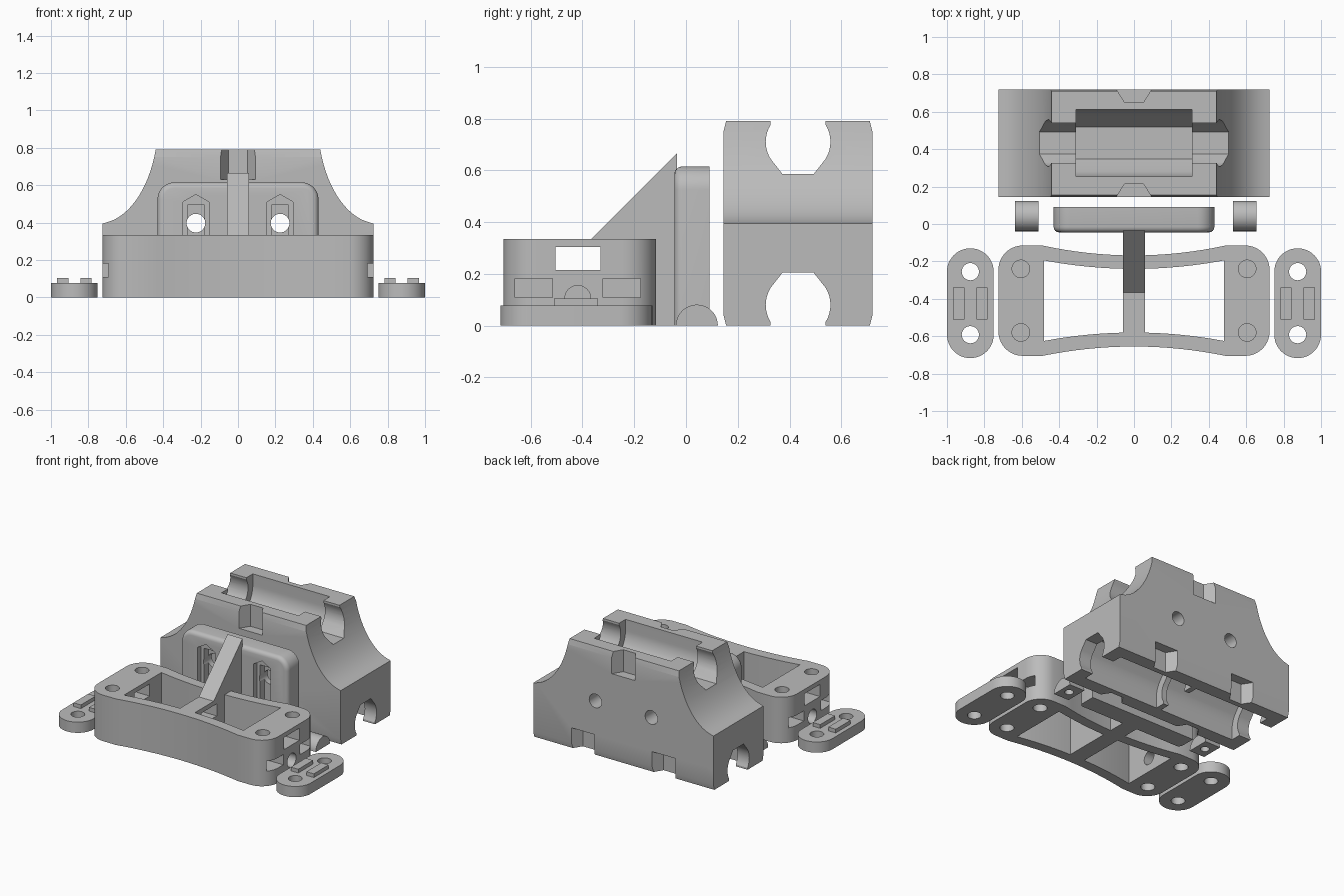
import bpy, bmesh, math
from math import pi, cos, sin

cube = bpy.data.objects.get("Cube")
if cube:
    bpy.data.objects.remove(cube, do_unlink=True)

GREY = (0.5, 0.5, 0.5, 1)
mat = bpy.data.materials.new("plain_grey")
mat.use_nodes = True
mat.diffuse_color = GREY
mat.node_tree.nodes["Principled BSDF"].inputs["Base Color"].default_value = GREY


def prism(name, pts, axis, a, b):
    """Extrude a 2D outline along an axis from a to b."""
    place = {"x": lambda p, t: (t, p[0], p[1]),
             "y": lambda p, t: (p[0], t, p[1]),
             "z": lambda p, t: (p[0], p[1], t)}[axis]
    bm = bmesh.new()
    lo = [bm.verts.new(place(p, a)) for p in pts]
    hi = [bm.verts.new(place(p, b)) for p in pts]
    bm.faces.new(lo)
    bm.faces.new(hi)
    n = len(pts)
    for i in range(n):
        j = (i + 1) % n
        bm.faces.new((lo[i], lo[j], hi[j], hi[i]))
    bmesh.ops.recalc_face_normals(bm, faces=bm.faces)
    me = bpy.data.meshes.new(name)
    bm.to_mesh(me)
    bm.free()
    me.materials.append(mat)
    ob = bpy.data.objects.new(name, me)
    bpy.context.scene.collection.objects.link(ob)
    return ob


def arc(cx, cy, r, a0, a1, n=10):
    return [(cx + r * cos(math.radians(a0 + (a1 - a0) * i / n)),
             cy + r * sin(math.radians(a0 + (a1 - a0) * i / n))) for i in range(n + 1)]


def circle(cx, cy, r):
    return arc(cx, cy, r, 0, 360, 32)[:-1]


def rect(x0, x1, y0, y1):
    return [(x0, y0), (x1, y0), (x1, y1), (x0, y1)]


def cutter(pts, axis, a, b):
    ob = prism("cutter", pts, axis, a, b)
    ob.hide_render = True
    return ob


def carve(ob, cutters, op="DIFFERENCE"):
    """Apply booleans one by one and drop the cutters."""
    for c in cutters:
        m = ob.modifiers.new("carve", "BOOLEAN")
        m.operation, m.solver, m.object = op, "EXACT", c
    dg = bpy.context.evaluated_depsgraph_get()
    dg.update()
    me = bpy.data.meshes.new_from_object(ob.evaluated_get(dg))
    ob.modifiers.clear()
    ob.data = me
    for c in cutters:
        bpy.data.objects.remove(c, do_unlink=True)


def finish(ob):
    ob.data.shade_smooth()
    ob.data.set_sharp_from_angle(angle=math.radians(28))


# Bearing block: flared body with slightly chamfered long edges
side = [(0.75 - 0.324 * cos(t), 0.95 - 0.555 * sin(t))
        for t in [0.293 + (1.49 - 0.293) * i / 16 for i in range(17)]]
side[-1] = (0.725, 0.395)
right = [(0.725, 0)] + side[::-1]
block = prism("bearing_block", right + [(-x, z) for x, z in right[::-1]], "y", 0.145, 0.72)
ends = [(0.155, 0), (0.71, 0), (0.72, 0.04), (0.72, 0.75),
        (0.71, 0.79), (0.155, 0.79), (0.145, 0.75), (0.145, 0.04)]
carve(block, [cutter(ends, "x", -1, 1)], "INTERSECT")


def channel(r, up, straight):
    """Rod or bearing groove: flat floor, round flanks, open to the top or bottom."""
    zc = 0.71 if up else 0.08
    s = 1 if up else -1
    lip = r if straight else r * 0.85
    half = [(r * 0.48, -r)] + arc(0, 0, r, -32, 0 if straight else 32, 8)
    half += [(lip, 0.2)]
    pts = half + [(-y, z) for y, z in half[::-1]]
    return [(0.433 + y, zc + s * z) for y, z in pts]


cuts = [cutter(channel(0.125, True, False), "x", -0.9, 0.9),
        cutter(channel(0.125, False, False), "x", -0.9, 0.9),
        cutter(channel(0.18, True, True), "x", -0.31, 0.31)]
for s in (-1, 1):
    cuts.append(cutter(channel(0.18, False, True), "x", s * 0.02, s * 0.63))
    cuts.append(cutter(circle(s * 0.225, 0.397, 0.05), "y", 0, 0.9))
# Strap notches on both long faces
for cx, z0, z1 in ((0, 0.63, 0.9), (-0.325, -0.1, 0.15), (0.325, -0.1, 0.15)):
    for face, d in ((0.145, 1), (0.72, -1)):
        notch = [(cx - 0.1, face - d * 0.01), (cx + 0.1, face - d * 0.01),
                 (cx + 0.05, face + d * 0.07), (cx - 0.05, face + d * 0.07)]
        cuts.append(cutter(notch, "z", z0, z1))
carve(block, cuts)
finish(block)

# Upright plate with rounded top corners and softened front edge
outline = [(-0.43, 0), (0.43, 0)] + arc(0.34, 0.525, 0.09, 0, 90) + arc(-0.34, 0.525, 0.09, 90, 180)
plate = prism("upright_plate", outline, "y", -0.045, 0.09)
bm = bmesh.new()
bm.from_mesh(plate.data)
rim = [e for e in bm.edges if all(v.co.y < 0 for v in e.verts)
       and max(v.co.z for v in e.verts) > 0.01]
bmesh.ops.bevel(bm, geom=rim, offset=0.03, segments=4, profile=0.5, affect="EDGES")
bm.to_mesh(plate.data)
bm.free()
cuts = []
for s in (-1, 1):
    cx = s * 0.225
    house = rect(cx - 0.07, cx + 0.07, 0.1, 0.51)
    house.insert(3, (cx, 0.55))
    cuts += [cutter(house, "y", -0.1, -0.005),
             cutter(rect(cx - 0.045, cx + 0.045, 0.13, 0.495), "y", -0.1, 0.045),
             cutter(circle(cx, 0.397, 0.05), "y", -0.2, 0.2)]
carve(plate, cuts)
finish(plate)


# Base frame with waisted long walls
def waist(y_end, y_mid, x_end):
    """Curved wall edge running from +x to -x."""
    n = 16
    xs = [x_end * (1 - 2 * i / n) for i in range(n + 1)]
    return [(x, y_mid + (y_end - y_mid) * (x / x_end) ** 2) for x in xs]


R = 0.13
outer = (arc(0.595, -0.245, R, 0, 90) + waist(-0.115, -0.168, 0.49)
         + arc(-0.595, -0.245, R, 90, 180) + arc(-0.595, -0.575, R, 180, 270)
         + waist(-0.705, -0.655, 0.49)[::-1] + arc(0.595, -0.575, R, 270, 360))
inner = waist(-0.195, -0.24, 0.48) + waist(-0.625, -0.58, 0.48)[::-1]
frame = prism("base_frame", outer, "z", 0, 0.335)
cuts = [cutter(inner, "z", -0.1, 0.5)]
for s in (-1, 1):
    cuts += [cutter(rect(-0.505, -0.33, 0.215, 0.303), "x", s * 0.4, s * 0.9),
             cutter(circle(-0.418, 0.105, 0.05), "x", s * 0.4, s * 0.9)]
    for y in (-0.24, -0.58):
        # screw holes above and below each nut slot
        cuts += [cutter(circle(s * 0.605, y, 0.047), "z", 0.2, 0.5),
                 cutter(circle(s * 0.605, y, 0.047), "z", -0.1, 0.09)]
    for y0, y1 in ((-0.66, -0.515), (-0.32, -0.175)):
        cuts.append(cutter(rect(y0, y1, 0.108, 0.182), "x", s * 0.53, s * 0.9))
carve(frame, cuts)
finish(frame)

# Centre rib: bar across the frame rising into a gusset
rib = prism("centre_rib", [(-0.62, 0), (-0.035, 0), (-0.035, 0.665), (-0.365, 0.335), (-0.62, 0.335)],
            "x", -0.06, 0.06)
carve(rib, [cutter(rect(-0.505, -0.33, 0.215, 0.303), "x", -0.2, 0.2)])
finish(rib)

# Side pieces, mirrored left and right
for s, word in ((1, "left"), (-1, "right")):
    cx = s * 0.875
    foot = prism(word + "_clamp", arc(cx, -0.255, 0.125, 0, 180, 24)
                 + arc(cx, -0.592, 0.125, 180, 360, 24), "z", 0, 0.078)
    carve(foot, [cutter(circle(cx, y, 0.046), "z", -0.1, 0.2) for y in (-0.255, -0.592)])
    finish(foot)
    for k in (-1, 1):
        x = cx + k * 0.0625
        prism(word + "_clamp_ridge", rect(x - 0.03, x + 0.03, -0.51, -0.34), "z", 0.07, 0.105)
    # half-round nut insert
    mid = 0.592 if s > 0 else -0.573
    insert = prism(word + "_half_round_insert", arc(0.042, 0, 0.081, 0, 180, 24),
                   "x", mid - 0.062, mid + 0.062)
    carve(insert, [cutter(circle(mid, 0.042, 0.03), "z", -0.1, 0.05)])
    finish(insert)
